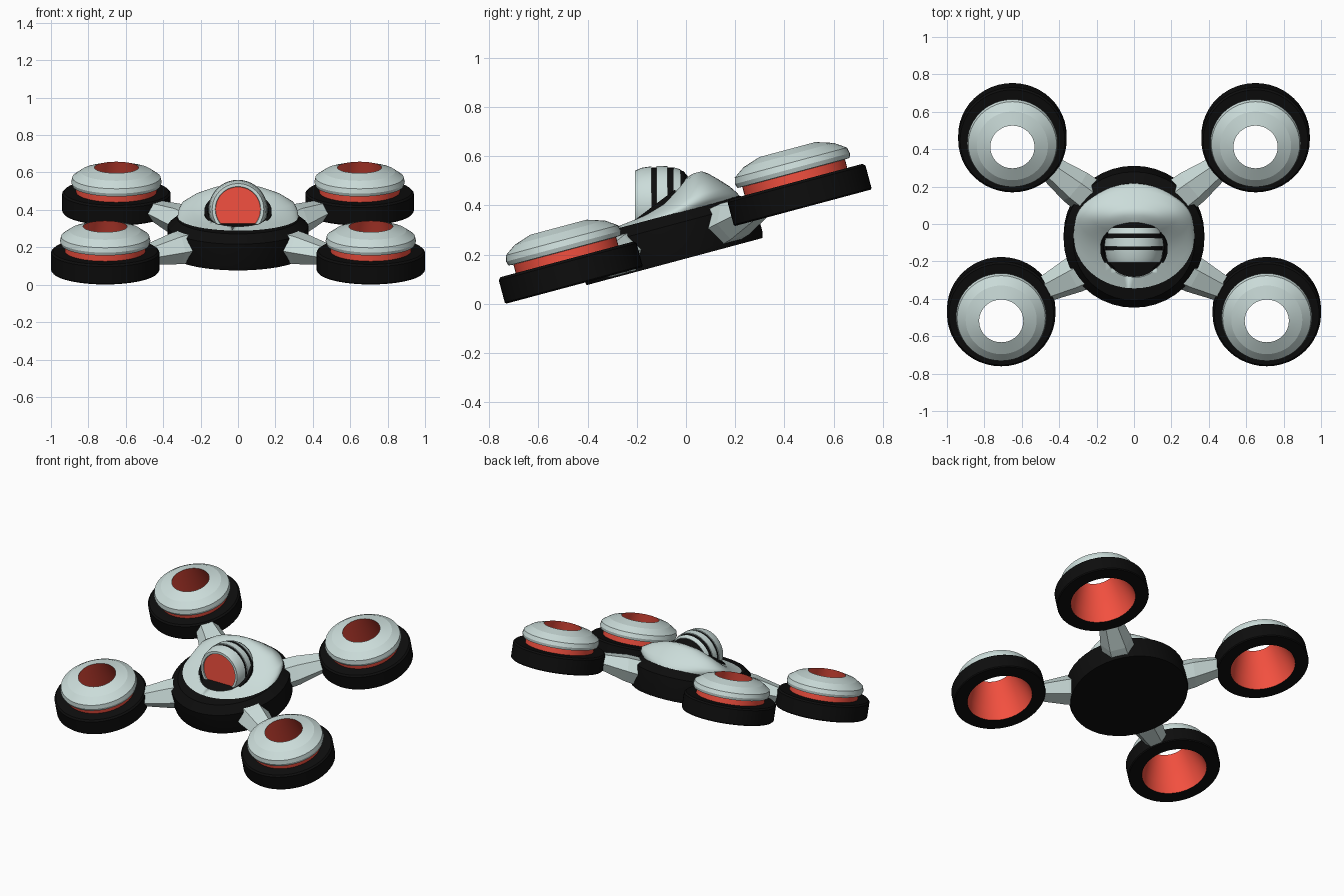
import bpy, bmesh, math
from mathutils import Matrix, Vector

if "Cube" in bpy.data.objects:
    bpy.data.objects.remove(bpy.data.objects["Cube"])

TILT = Matrix.Rotation(math.radians(15), 4, 'X')   # whole craft pitches nose-down


def material(name, rgb):
    m = bpy.data.materials.new(name)
    m.diffuse_color = (*rgb, 1)
    m.use_nodes = True
    m.node_tree.nodes["Principled BSDF"].inputs["Base Color"].default_value = m.diffuse_color
    return m


LIGHT = material("pale_shell", (0.60, 0.72, 0.70))
BLACK = material("black_rubber", (0.004, 0.004, 0.004))
RED = material("red_trim", (0.90, 0.08, 0.05))


def loft(name, rings, mat, matrix, caps=False, closed=False, angle=30):
    """Skin a list of equal-length point rings."""
    bm = bmesh.new()
    vs = [[bm.verts.new(p) for p in ring] for ring in rings]
    n = len(vs[0])
    pairs = list(zip(vs, vs[1:])) + ([(vs[-1], vs[0])] if closed else [])
    for a, b in pairs:
        for i in range(n):
            j = (i + 1) % n
            bm.faces.new((a[i], a[j], b[j], b[i]))
    if caps:
        bm.faces.new(vs[0][::-1])
        bm.faces.new(vs[-1])
    bmesh.ops.recalc_face_normals(bm, faces=bm.faces)
    bm.transform(matrix)
    me = bpy.data.meshes.new(name)
    bm.to_mesh(me)
    bm.free()
    me.materials.append(mat)
    ob = bpy.data.objects.new(name, me)
    bpy.context.collection.objects.link(ob)
    bpy.ops.object.select_all(action='DESELECT')
    ob.select_set(True)
    bpy.context.view_layer.objects.active = ob
    if angle:
        bpy.ops.object.shade_smooth_by_angle(angle=math.radians(angle))
    return ob


def oval(rx, ry, z, cy=0, n=40):
    return [(rx * math.cos(2 * math.pi * i / n),
             cy + ry * math.sin(2 * math.pi * i / n), z) for i in range(n)]


def lathe(name, profile, mat, matrix, n=40, **kw):
    return loft(name, [oval(r, r, z, 0, n) for r, z in profile], mat, matrix, **kw)


# Body: black drum
lathe("body_base", [(0.37, 0.178), (0.376, 0.20), (0.376, 0.325), (0.325, 0.368)],
      BLACK, TILT, caps=True)

# Body: swept-back shell, steep behind and gentle in front
shell = [(0.325, -0.325, 0.325, 0.36), (0.321, -0.19, 0.32, 0.376),
         (0.316, -0.10, 0.312, 0.39), (0.298, -0.01, 0.295, 0.415),
         (0.225, 0.07, 0.256, 0.457), (0.13, 0.12, 0.222, 0.490),
         (0.05, 0.165, 0.20, 0.504)]
dome = loft("body_shell", [oval(rx, (b - f) / 2, z, (b + f) / 2, 64) for rx, f, b, z in shell],
            LIGHT, TILT, caps=True, angle=50)

# Eye socket: hole cut in the shell with a black collar
socket = Matrix.Translation((0, -0.13, 0.385)) @ Matrix.Rotation(math.radians(37), 4, 'X')
cutter = lathe("socket_cutter", [(0.17, -0.15), (0.17, 0.2)], BLACK, socket, caps=True)
cutter.hide_render = True
cutter.hide_viewport = True
cut = dome.modifiers.new("socket", 'BOOLEAN')
cut.operation = 'DIFFERENCE'
cut.solver = 'EXACT'
cut.object = cutter
lathe("eye_socket", [(0.18, -0.08), (0.18, 0.012), (0.162, 0.012), (0.162, -0.08)],
      BLACK, socket, closed=True)

# Eye: striped barrel looking forward (lathe axis along y)
eye = Matrix.Translation((0, 0, 0.403)) @ Matrix.Rotation(math.radians(-90), 4, 'X')
lathe("eye_front_shell", [(0.118, -0.195), (0.122, -0.207), (0.138, -0.207), (0.150, -0.18),
                          (0.156, -0.14), (0.13, -0.14)], LIGHT, eye)
lathe("eye_middle_shell", [(0.13, -0.12), (0.158, -0.12), (0.157, -0.075), (0.13, -0.075)],
      LIGHT, eye)
lathe("eye_rear_shell", [(0.13, -0.05), (0.152, -0.05), (0.143, -0.022), (0.11, -0.022)],
      LIGHT, eye)
lathe("eye_core", [(0.13, -0.16), (0.150, -0.14), (0.153, -0.10), (0.150, -0.05),
                   (0.136, -0.01), (0.10, 0.02)], BLACK, eye, caps=True)
lathe("eye_lens", [(0.124, -0.200), (0.082, -0.182), (0.078, -0.176)], RED, eye, n=12, angle=0,
      caps=True)


def hexagon(centre, side, w, h):
    """Upright hexagon with flat top and bottom."""
    up = Vector((0, 0, 1))
    pts = [(-w, 0), (-w * 0.5, -h), (w * 0.5, -h), (w, 0), (w * 0.5, h), (-w * 0.5, h)]
    return [centre + side * a + up * b for a, b in pts]


# Four rotor ducts with their arms
for pos, x, y, z in (("front", 0.71, -0.42, 0.190), ("rear", 0.65, 0.56, 0.254)):
    for hand, s in (("left", -1), ("right", 1)):
        tag = f"{pos}_{hand}"
        place = TILT @ Matrix.Translation((s * x, y, z))
        lathe(f"{tag}_rotor_tyre", [(0.205, 0), (0.285, 0), (0.29, 0.006), (0.29, 0.10),
                                    (0.28, 0.11), (0.205, 0.11)], BLACK, place, n=48)
        lathe(f"{tag}_rotor_band", [(0.216, 0.10), (0.216, 0.155)], RED, place, n=48)
        lathe(f"{tag}_rotor_cowl", [(0.21, 0.145), (0.236, 0.147), (0.242, 0.165),
                                    (0.236, 0.19), (0.19, 0.222), (0.118, 0.245)],
              LIGHT, place, n=48, angle=15)
        lathe(f"{tag}_rotor_duct", [(0.205, 0), (0.185, 0.08), (0.15, 0.17), (0.118, 0.245)],
              RED, place, n=48)

        # Tapered hexagonal arm from the drum to the tyre
        hub = Vector((s * 0.24, -0.17 if y < 0 else 0.22, 0.267))
        tip = Vector((s * x, y, z + 0.055))
        flat = Vector((tip.x - hub.x, tip.y - hub.y, 0)).normalized()
        side = Vector((-flat.y, flat.x, 0))
        end = tip - flat * 0.255
        loft(f"{tag}_arm", [hexagon(hub, side, 0.105, 0.080),
                            hexagon(hub.lerp(end, 0.35), side, 0.100, 0.076),
                            hexagon(end, side, 0.070, 0.046)],
             LIGHT, TILT, caps=True, angle=0)
